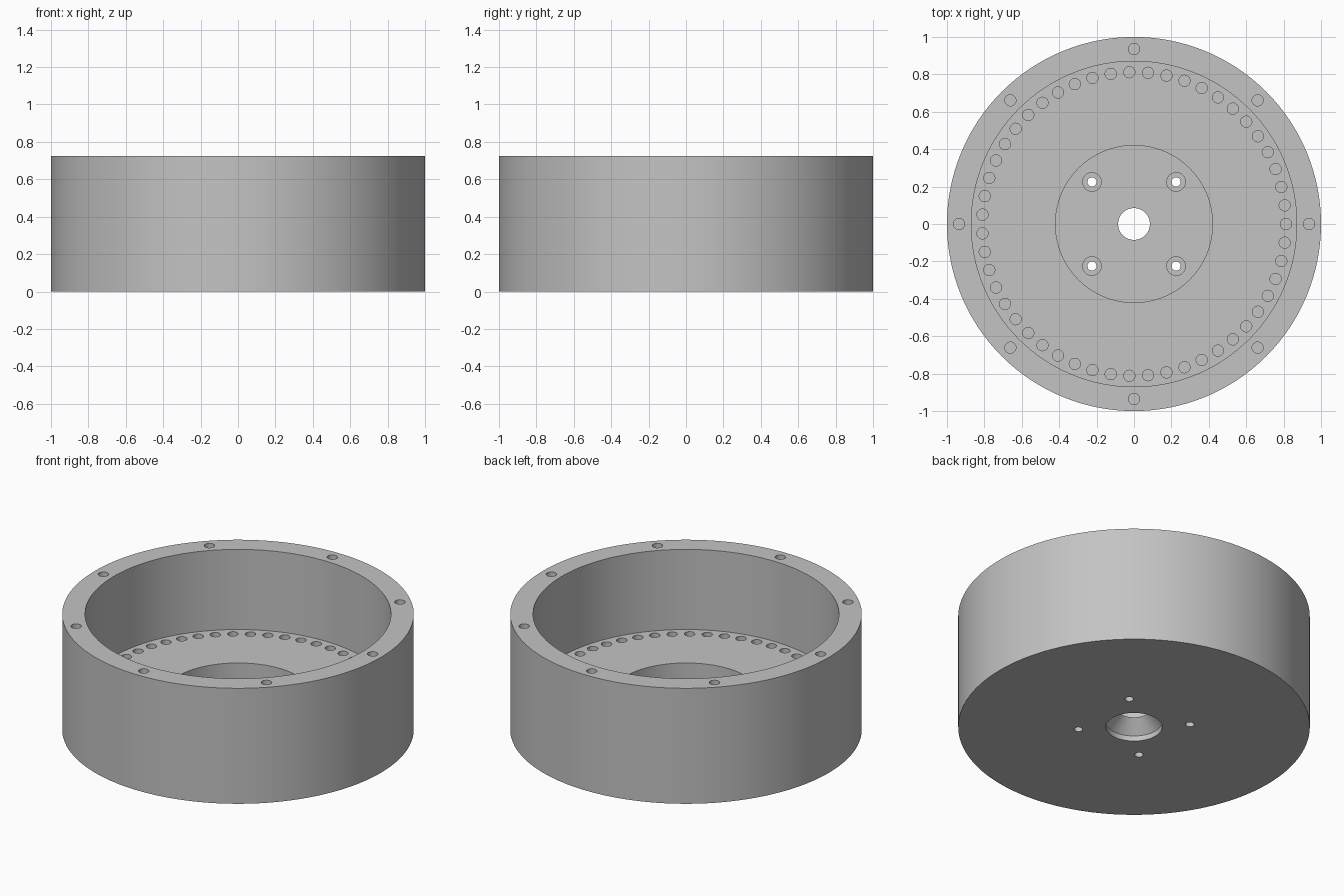
import bpy, bmesh, math
from mathutils import Matrix, Vector

if "Cube" in bpy.data.objects:
    bpy.data.objects.remove(bpy.data.objects["Cube"], do_unlink=True)

HEIGHT, FLOOR, RECESS = 0.725, 0.222, 0.112

grey = bpy.data.materials.new("machined grey")
grey.use_nodes = True
grey.diffuse_color = (0.55, 0.55, 0.55, 1)
grey.node_tree.nodes["Principled BSDF"].inputs["Base Color"].default_value = (0.55, 0.55, 0.55, 1)


def new_object(name, bm):
    mesh = bpy.data.meshes.new(name)
    bm.to_mesh(mesh)
    bm.free()
    obj = bpy.data.objects.new(name, mesh)
    bpy.context.collection.objects.link(obj)
    mesh.materials.append(grey)
    return obj


def lathe(name, profile, steps):
    """Revolve a closed (radius, z) outline around the z axis."""
    bm = bmesh.new()
    verts = [bm.verts.new((r, 0, z)) for r, z in profile]
    edges = [bm.edges.new((a, b)) for a, b in zip(verts, verts[1:] + verts[:1])]
    bmesh.ops.spin(bm, geom=verts + edges, cent=(0, 0, 0), axis=(0, 0, 1),
                   angle=math.tau, steps=steps, use_merge=True)
    bmesh.ops.remove_doubles(bm, verts=bm.verts, dist=1e-5)
    bmesh.ops.recalc_face_normals(bm, faces=bm.faces)
    return new_object(name, bm)


def hole_ring(bm, count, ring, radius, bottom, top, start=0.0):
    """Add a ring of upright cylinders."""
    for i in range(count):
        a = start + math.tau * i / count
        centre = Vector((ring * math.cos(a), ring * math.sin(a), (bottom + top) / 2))
        bmesh.ops.create_cone(bm, cap_ends=True, segments=24, radius1=radius, radius2=radius,
                              depth=top - bottom, matrix=Matrix.Translation(centre))


def cut(body, name, rings):
    bm = bmesh.new()
    for ring in rings:
        hole_ring(bm, *ring)
    cutter = new_object(name, bm)
    cutter.hide_render = True
    mod = body.modifiers.new(name, "BOOLEAN")
    mod.operation, mod.solver, mod.object = "DIFFERENCE", "EXACT", cutter
    bpy.context.view_layer.objects.active = body
    bpy.ops.object.modifier_apply(modifier=mod.name)
    bpy.data.objects.remove(cutter, do_unlink=True)


# Cup with a stepped floor and a centre bore that flares downward
body = lathe("round_housing", [
    (0.16, 0), (1, 0), (1, HEIGHT), (0.87, HEIGHT), (0.87, FLOOR),
    (0.42, FLOOR), (0.42, RECESS), (0.085, RECESS), (0.16, 0.033)], 128)

# Blind rim holes, blind floor holes and counterbores
cut(body, "blind_holes", [
    (8, 0.935, 0.03, HEIGHT - 0.1, HEIGHT + 0.05),
    (51, 0.812, 0.03, FLOOR - 0.1, FLOOR + 0.05),
    (4, 0.318, 0.05, RECESS - 0.05, RECESS + 0.05, math.pi / 4)])

# Through holes for the mounting screws
cut(body, "screw_holes", [(4, 0.318, 0.025, -0.05, RECESS + 0.05, math.pi / 4)])

bpy.ops.object.select_all(action="DESELECT")
body.select_set(True)
bpy.context.view_layer.objects.active = body
bpy.ops.object.shade_smooth_by_angle(angle=math.radians(30))
